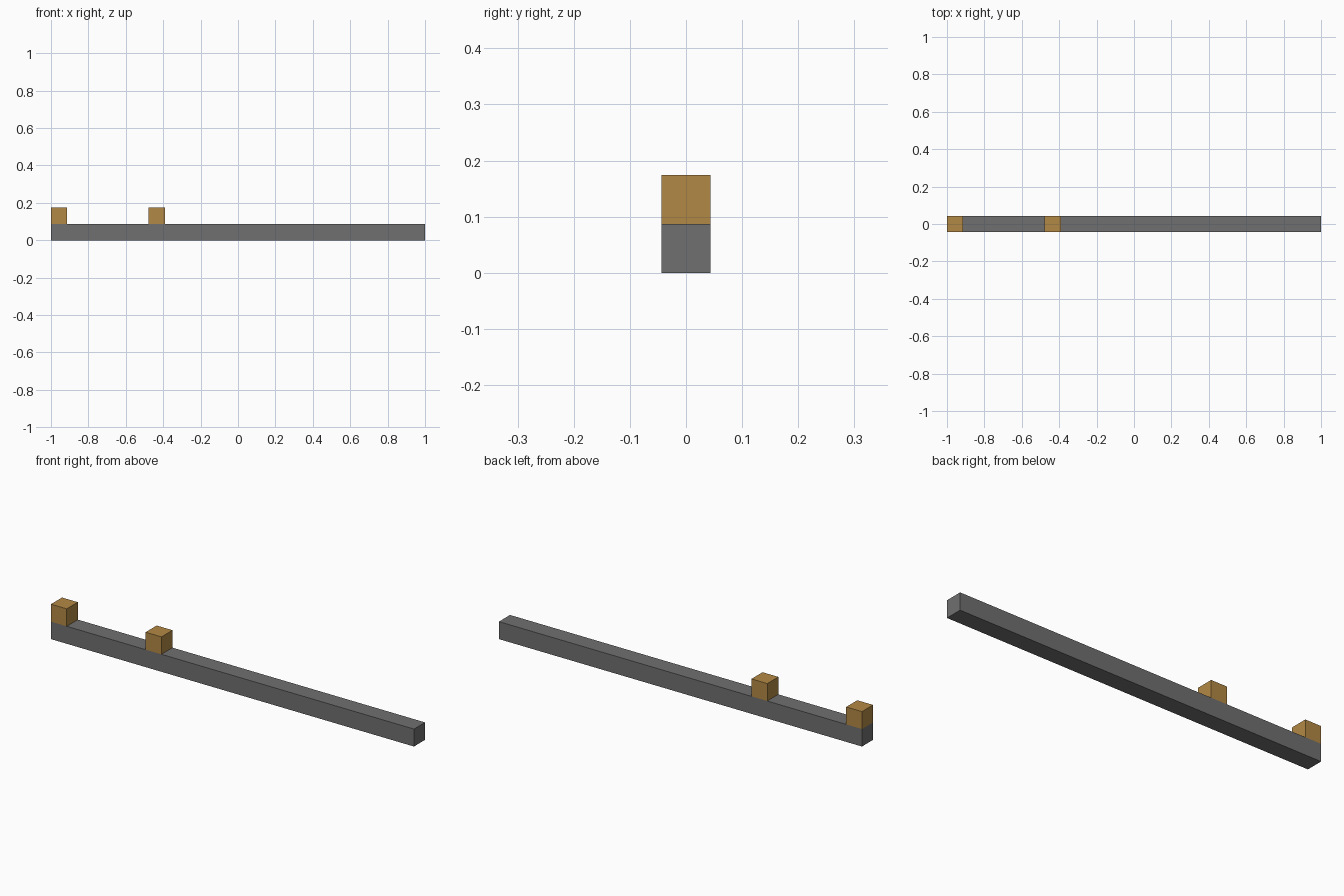
import bpy

cube = bpy.data.objects.get("Cube")
if cube:
    bpy.data.objects.remove(cube, do_unlink=True)

# The beam is 23 units long; every block is one unit cubed
UNIT = 2 / 23


def make_material(name, rgb):
    mat = bpy.data.materials.new(name)
    mat.use_nodes = True
    color = (*rgb, 1)
    mat.diffuse_color = color
    mat.node_tree.nodes["Principled BSDF"].inputs["Base Color"].default_value = color
    return mat


def make_box(name, start, length, level, mat):
    """Box running along x from the right end, in whole units."""
    center = (-1 + (start + length / 2) * UNIT, 0, (level + 0.5) * UNIT)
    bpy.ops.mesh.primitive_cube_add(size=1, location=center)
    obj = bpy.context.object
    obj.name = name
    obj.scale = (length * UNIT, UNIT, UNIT)
    bpy.ops.object.transform_apply(location=False, rotation=False, scale=True)
    obj.data.materials.append(mat)
    return obj


gray = make_material("dark gray", (0.16, 0.16, 0.16))
ochre = make_material("ochre", (0.45, 0.25, 0.06))

# Long beam
make_box("beam", 0, 23, 0, gray)

# Blocks standing on the beam
make_box("end_block", 0, 1, 1, ochre)
make_box("inner_block", 6, 1, 1, ochre)
